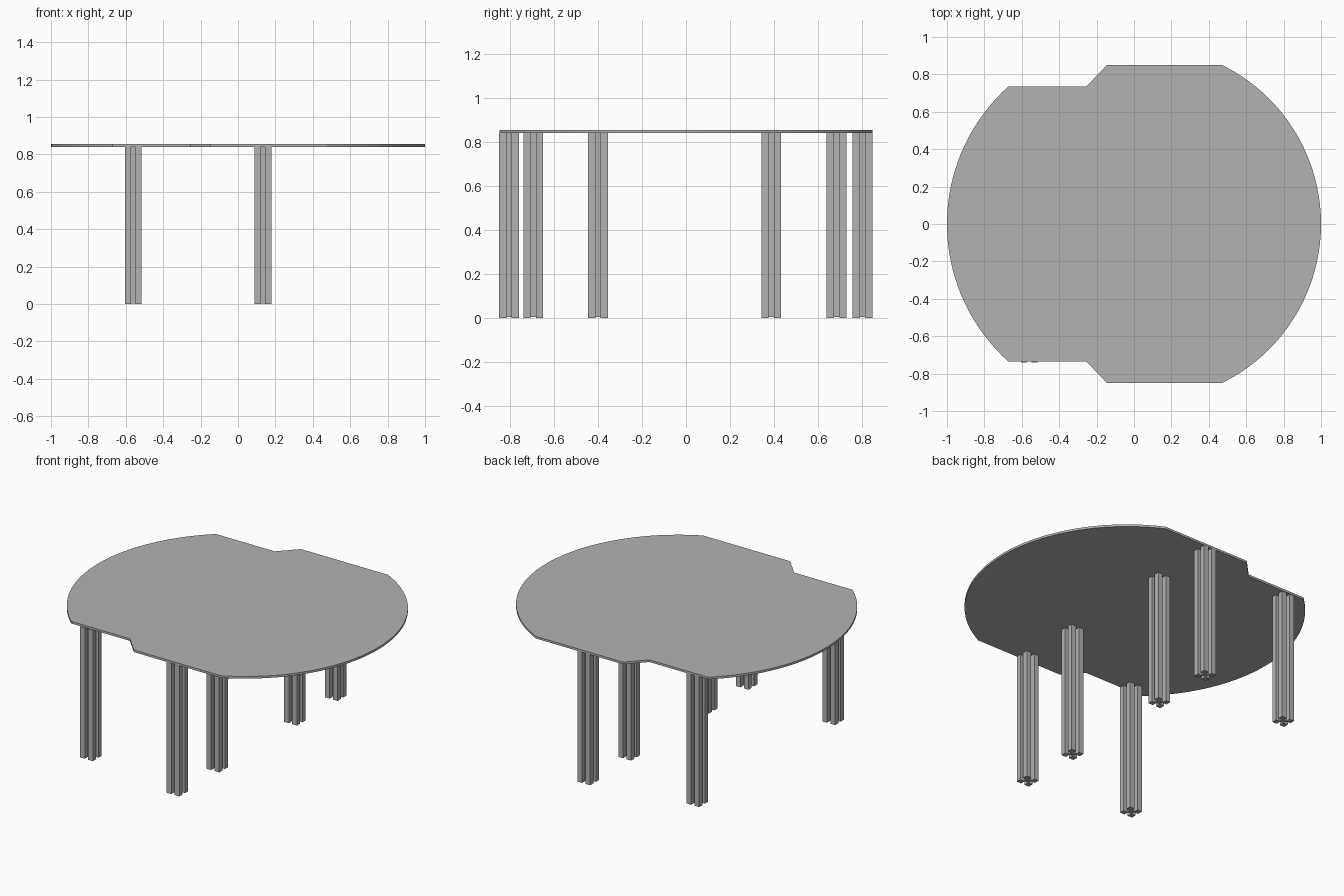
import bpy, bmesh, math

cube = bpy.data.objects.get("Cube")
if cube:
    bpy.data.objects.remove(cube, do_unlink=True)

grey = bpy.data.materials.new("plain grey")
grey.use_nodes = True
colour = (0.45, 0.45, 0.45, 1)
grey.diffuse_color = colour
grey.node_tree.nodes["Principled BSDF"].inputs["Base Color"].default_value = colour

HEIGHT, THICK = 0.855, 0.014
LEG_TOP = HEIGHT - THICK
LEG, GAP = 0.09, 0.024


def arc(start, end, bulge_x, steps):
    """Points of the x-axis-centred arc through start, (bulge_x, 0) and end."""
    x, y = start
    cx = (x * x + y * y - bulge_x ** 2) / (2 * (x - bulge_x))
    r = abs(bulge_x - cx)
    a0 = math.atan2(y, x - cx) % math.tau
    a1 = math.atan2(end[1], end[0] - cx) % math.tau
    if bulge_x > cx:
        a0, a1 = a0 - math.tau if a0 > math.pi else a0, a1
    pts = []
    for i in range(1, steps):
        a = a0 + (a1 - a0) * i / steps
        pts.append((cx + r * math.cos(a), r * math.sin(a)))
    return pts


def prism(bm, outline, z0, z1):
    face = bm.faces.new([bm.verts.new((x, y, z0)) for x, y in outline])
    ext = bmesh.ops.extrude_face_region(bm, geom=[face])
    verts = [v for v in ext["geom"] if isinstance(v, bmesh.types.BMVert)]
    bmesh.ops.translate(bm, verts=verts, vec=(0, 0, z1 - z0))


def square(cx, cy, size):
    h = size / 2
    return [(cx - h, cy - h), (cx + h, cy - h), (cx + h, cy + h), (cx - h, cy + h)]


def finish(bm, name, location=(0, 0, 0)):
    bmesh.ops.recalc_face_normals(bm, faces=bm.faces)
    mesh = bpy.data.meshes.new(name)
    bm.to_mesh(mesh)
    bm.free()
    mesh.materials.append(grey)
    obj = bpy.data.objects.new(name, mesh)
    obj.location = location
    bpy.context.collection.objects.link(obj)
    return obj


# Tabletop: two round ends joined by stepped straight sides
front = [(-0.672, -0.735), (-0.255, -0.735), (-0.146, -0.849), (0.473, -0.849)]
back = [(x, -y) for x, y in reversed(front)]
outline = front + arc(front[-1], back[0], 1, 40) + back + arc(back[-1], front[0], -1, 40)
bm = bmesh.new()
prism(bm, outline, LEG_TOP, HEIGHT)
finish(bm, "tabletop")

# Legs: four square posts around a recessed core
legs = {
    "right_front_leg": (-0.56, -0.695),
    "right_back_leg": (-0.56, 0.685),
    "left_front_outer_leg": (0.133, -0.805),
    "left_front_inner_leg": (0.133, -0.40),
    "left_back_inner_leg": (0.133, 0.388),
    "left_back_outer_leg": (0.133, 0.803),
}
post = (LEG - GAP) / 2
offset = (LEG - post) / 2
for name, (x, y) in legs.items():
    bm = bmesh.new()
    for sx in (-1, 1):
        for sy in (-1, 1):
            prism(bm, square(sx * offset, sy * offset, post), 0, LEG_TOP)
    prism(bm, square(0, 0, GAP + 0.006), 0.004, LEG_TOP)
    finish(bm, name, (x, y, 0))
